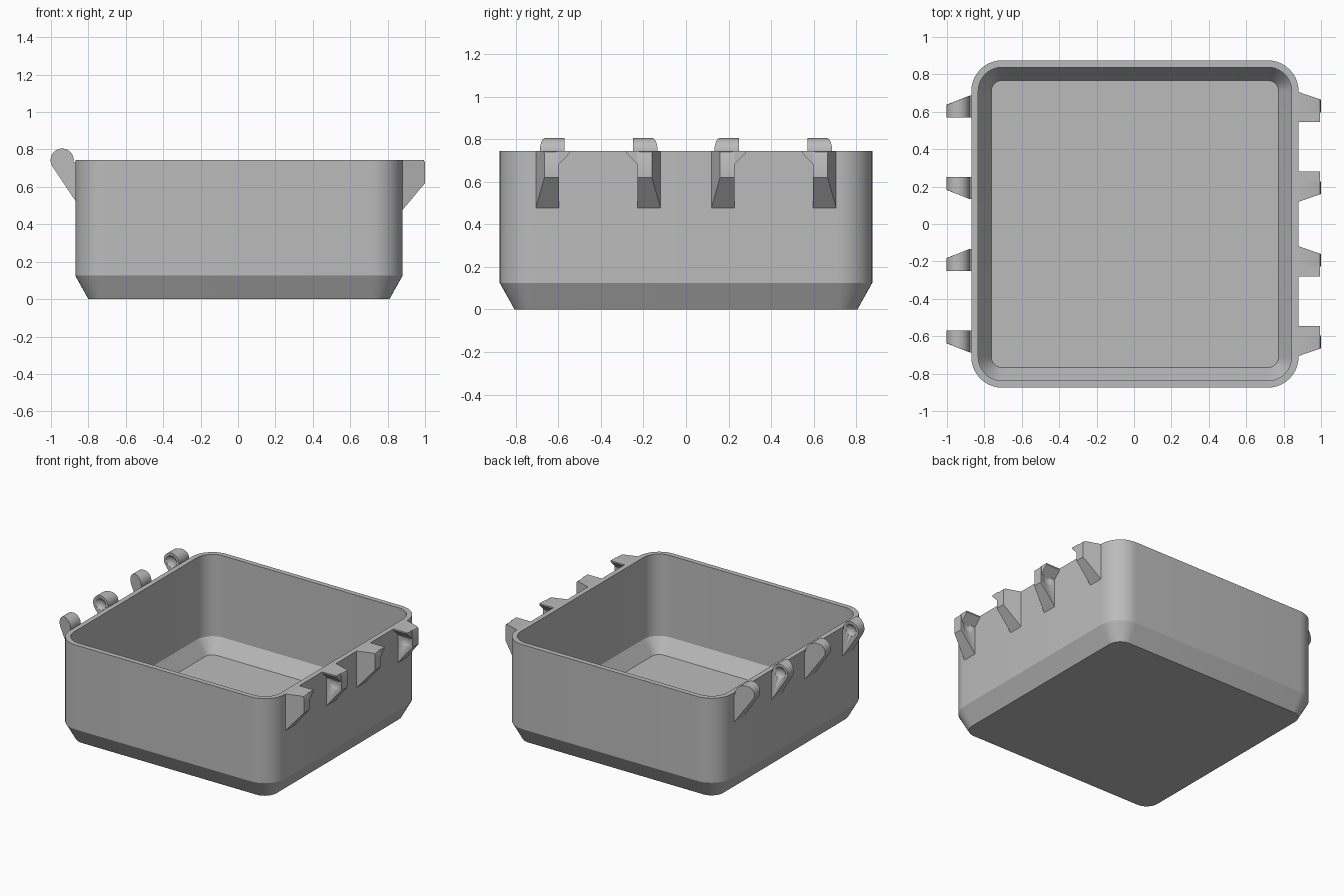
import bpy, bmesh
from math import sin, cos, pi, radians

old = bpy.data.objects.get("Cube")
if old:
    bpy.data.objects.remove(old)

grey = bpy.data.materials.new("plain grey")
grey.use_nodes = True
colour = (0.5, 0.5, 0.5, 1)
grey.diffuse_color = colour
grey.node_tree.nodes["Principled BSDF"].inputs["Base Color"].default_value = colour


def finish(bm, name, angle=28):
    bmesh.ops.recalc_face_normals(bm, faces=bm.faces)
    mesh = bpy.data.meshes.new(name)
    bm.to_mesh(mesh)
    bm.free()
    obj = bpy.data.objects.new(name, mesh)
    bpy.context.collection.objects.link(obj)
    mesh.materials.append(grey)
    bpy.ops.object.select_all(action='DESELECT')
    bpy.context.view_layer.objects.active = obj
    obj.select_set(True)
    bpy.ops.object.shade_smooth_by_angle(angle=radians(angle))
    return obj


def rounded_loop(bm, half, radius, z, steps=10):
    verts = []
    for k, (sx, sy) in enumerate([(1, 1), (-1, 1), (-1, -1), (1, -1)]):
        for i in range(steps + 1):
            a = (k + i / steps) * pi / 2
            x = sx * (half - radius) + radius * cos(a)
            y = sy * (half - radius) + radius * sin(a)
            verts.append(bm.verts.new((x + 0.005, y, z)))
    return verts


# Open tray with chamfered base, outside then inside
bm = bmesh.new()
levels = [(0.805, 0.095, 0), (0.875, 0.165, 0.125), (0.875, 0.165, 0.745),
          (0.838, 0.128, 0.745), (0.838, 0.128, 0.145), (0.768, 0.058, 0.04)]
loops = [rounded_loop(bm, *level) for level in levels]
for a, b in zip(loops, loops[1:]):
    for i in range(len(a)):
        j = (i + 1) % len(a)
        bm.faces.new((a[i], a[j], b[j], b[i]))
bm.faces.new(loops[0])
bm.faces.new(loops[-1])
finish(bm, "tray")


def lug(bm, profile, inner, outward, wall_width, tip_width):
    """Extrude an (x, z) profile along y; the outer side tapers to the tip."""
    flat, taper = [], []
    for x, z in profile:
        t = min(1, max(0, (abs(x) - 0.875) / 0.125))
        width = wall_width + (tip_width - wall_width) * t
        flat.append(bm.verts.new((x, inner, z)))
        taper.append(bm.verts.new((x, inner + outward * width, z)))
    bm.faces.new(flat)
    bm.faces.new(taper)
    for i in range(len(flat)):
        j = (i + 1) % len(flat)
        bm.faces.new((flat[i], flat[j], taper[j], taper[i]))


def dimple(obj, x, y, z, radius, depth):
    """Cut a shallow round socket in the straight side of a lug."""
    bm = bmesh.new()
    ball = (radius ** 2 + depth ** 2) / (2 * depth)
    side = 1 if obj["outward"] > 0 else -1
    bmesh.ops.create_uvsphere(bm, u_segments=40, v_segments=40, radius=ball)
    bmesh.ops.translate(bm, verts=bm.verts, vec=(x, y - side * (ball - depth), z))
    cutter = finish(bm, "socket_cutter", 60)
    cutter.hide_render = True
    cutter.hide_viewport = False
    mod = obj.modifiers.new("socket", 'BOOLEAN')
    mod.operation = 'DIFFERENCE'
    mod.solver = 'EXACT'
    mod.object = cutter
    bpy.ops.object.select_all(action='DESELECT')
    bpy.context.view_layer.objects.active = obj
    obj.select_set(True)
    bpy.ops.object.modifier_apply(modifier=mod.name)
    bpy.data.objects.remove(cutter)


# Knob profile: round head with a sloping brace down to the wall
knob = [(-0.94 + 0.062 * cos(a), 0.743 + 0.062 * sin(a))
        for a in [radians(-10 + i * 220 / 18) for i in range(19)]]
knob += [(-0.862, 0.515), (-0.862, 0.73)]
# Clip profile: upright block with a sloping underside
clip = [(0.87, 0.465), (1.0, 0.62), (1.0, 0.73), (0.995, 0.74),
        (0.985, 0.745), (0.87, 0.745)]

# Straight sides face each other in two pairs
for number, (knob_y, clip_y, outward) in enumerate(
        [(-0.57, -0.597, -1), (-0.25, -0.228, 1), (0.25, 0.228, -1), (0.57, 0.597, 1)], 1):
    bm = bmesh.new()
    lug(bm, knob, knob_y, outward, 0.118, 0.068)
    obj = finish(bm, f"knob_{number}")
    obj["outward"] = outward
    dimple(obj, -0.94, knob_y, 0.743, 0.042, 0.02)

    bm = bmesh.new()
    lug(bm, clip, clip_y, outward, 0.112, 0.068)
    obj = finish(bm, f"clip_{number}")
    obj["outward"] = outward
    dimple(obj, 0.945, clip_y, 0.655, 0.04, 0.012)

    # Triangular lip overhanging the straight side of the clip
    bm = bmesh.new()
    section = [(clip_y + outward * 0.01, 0.672), (clip_y - outward * 0.052, 0.735),
               (clip_y - outward * 0.052, 0.745), (clip_y + outward * 0.01, 0.745)]
    ends = [[bm.verts.new((x, y, z)) for y, z in section] for x in (0.87, 0.995)]
    for end in ends:
        bm.faces.new(end)
    for i in range(4):
        j = (i + 1) % 4
        bm.faces.new((ends[0][i], ends[0][j], ends[1][j], ends[1][i]))
    finish(bm, f"clip_lip_{number}")
